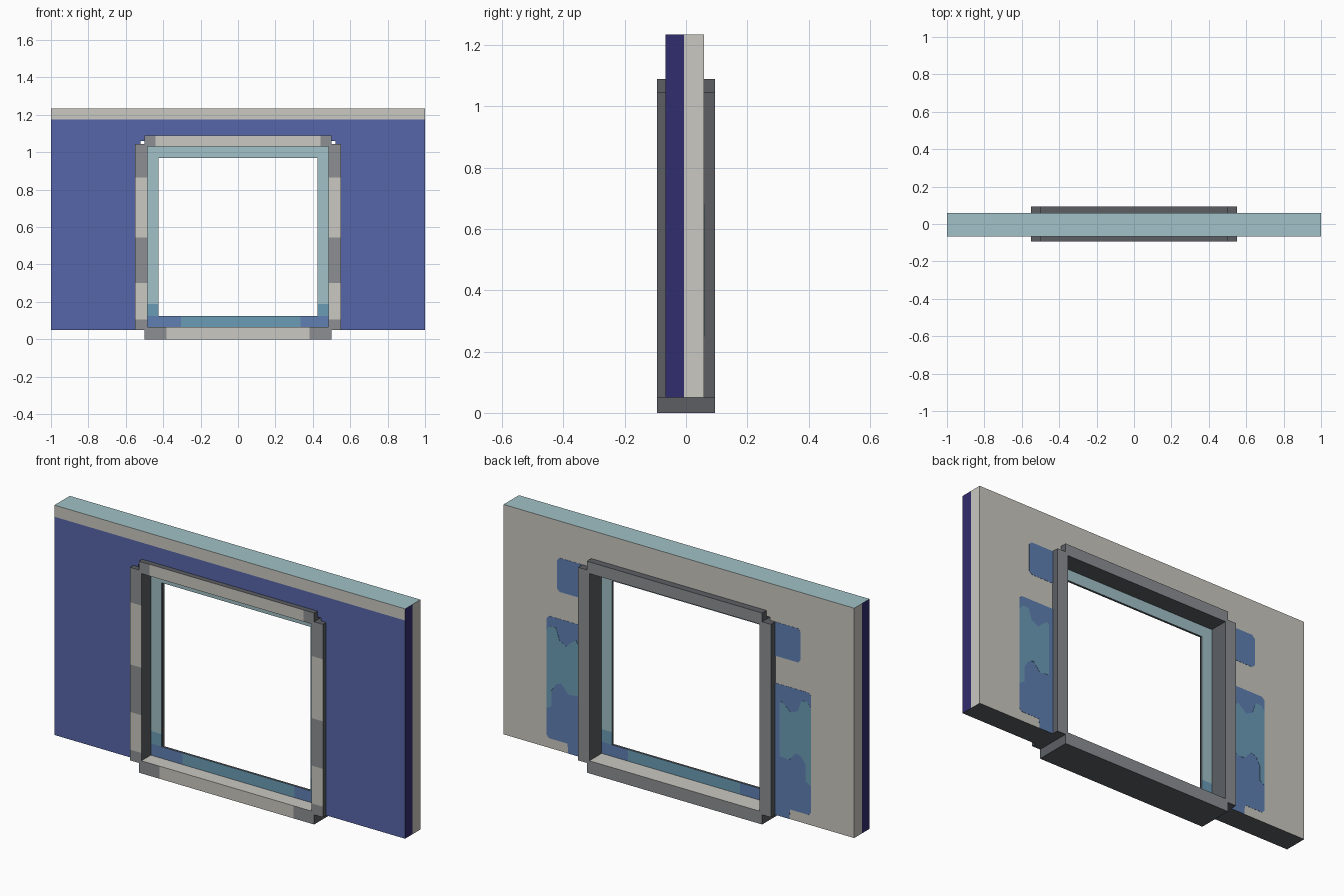
import bpy
import bmesh
from mathutils import Vector

cube = bpy.data.objects.get("Cube")
if cube:
    bpy.data.objects.remove(cube, do_unlink=True)


def linear(c):
    c /= 255
    return c / 12.92 if c < 0.04045 else ((c + 0.055) / 1.055) ** 2.4


def make_material(name, rgb):
    mat = bpy.data.materials.new(name)
    colour = [linear(c) for c in rgb] + [1]
    mat.use_nodes = True
    mat.diffuse_color = colour
    bsdf = mat.node_tree.nodes["Principled BSDF"]
    bsdf.inputs["Base Color"].default_value = colour
    bsdf.inputs["Roughness"].default_value = 0.8
    return mat


PALETTE = {
    "light_grey": (202, 200, 193),
    "mid_grey": (140, 143, 147),
    "dark_grey": (92, 95, 100),
    "blue": (86, 102, 170),
    "navy": (49, 45, 110),
    "pale_teal": (161, 193, 199),
    "mid_teal": (107, 156, 182),
    "soft_blue": (96, 128, 180),
}
MATERIALS = {n: make_material(n.replace("_", " "), c) for n, c in PALETTE.items()}
NAMES = list(PALETTE)


def finish(name, bm):
    mesh = bpy.data.meshes.new(name)
    bm.to_mesh(mesh)
    bm.free()
    for mat in MATERIALS.values():
        mesh.materials.append(mat)
    obj = bpy.data.objects.new(name, mesh)
    bpy.context.collection.objects.link(obj)
    return obj


def both(values):
    """Mirror a list of positive breaks about zero."""
    return sorted([-v for v in values] + list(values))


def cell_solid(name, xs, ys, zs, keep, colour):
    """Closed solid from the kept cells of a grid; colour(centre, normal) names each face."""
    breaks = (xs, ys, zs)

    def solid(idx):
        if any(i < 0 or i >= len(b) - 1 for i, b in zip(idx, breaks)):
            return False
        x, _, z = [(b[i] + b[i + 1]) / 2 for i, b in zip(idx, breaks)]
        return keep(abs(x), z)

    bm = bmesh.new()
    for i in range(len(xs) - 1):
        for j in range(len(ys) - 1):
            for k in range(len(zs) - 1):
                cell = (i, j, k)
                if not solid(cell):
                    continue
                for axis in range(3):
                    for side in (0, 1):
                        near = list(cell)
                        near[axis] += 2 * side - 1
                        if solid(near):
                            continue
                        u, v = (axis + 1) % 3, (axis + 2) % 3
                        corners = []
                        for du, dv in ((0, 0), (1, 0), (1, 1), (0, 1)):
                            p = Vector()
                            p[axis] = breaks[axis][cell[axis] + side]
                            p[u] = breaks[u][cell[u] + du]
                            p[v] = breaks[v][cell[v] + dv]
                            corners.append(bm.verts.new(p))
                        if not side:
                            corners.reverse()
                        face = bm.faces.new(corners)
                        normal = Vector()
                        normal[axis] = 2 * side - 1
                        centre = face.calc_center_median()
                        face.material_index = NAMES.index(colour(centre, normal))
    bmesh.ops.remove_doubles(bm, verts=bm.verts, dist=1e-5)
    return finish(name, bm)


# Wall panel with a doorway-like hole hidden behind the frame
def wall_colour(c, n):
    if n.y < 0:
        return "blue" if c.z < 1.175 else "light_grey"
    if n.y > 0:
        return "light_grey"
    if n.z:
        return "pale_teal" if n.z > 0 else "dark_grey"
    return "navy" if c.y < -0.007 else "light_grey"


WALL_BACK = 0.058
cell_solid("wall", both([0.52, 1]), [-0.067, -0.007, WALL_BACK],
           [0.05, 1.06, 1.175, 1.235],
           lambda x, z: x > 0.52 or z > 1.06, wall_colour)


# Window frame: two posts, a lintel and a sill, with painted bands on the front
def frame_colour(c, n):
    x, z = abs(c.x), c.z
    if n.y > 0:
        return "mid_grey"
    if n.y < 0:
        if z < 0.065:
            lit = x < 0.383
        elif z > 1.03:
            lit = x < 0.44
        else:
            lit = 0.105 < z < 0.30 or 0.545 < z < 0.865
        return "light_grey" if lit else "mid_grey"
    if n.z > 0 and z < 0.1 and x < 0.485:
        return "light_grey"
    return "dark_grey"


cell_solid("window_frame", both([0.383, 0.44, 0.485, 0.5, 0.55]), [-0.094, 0.094],
           [0, 0.05, 0.065, 0.105, 0.30, 0.545, 0.865, 1.03, 1.045, 1.09],
           lambda x, z: (0.485 < x and 0.05 < z < 1.045)
           or (x < 0.5 and not 0.065 < z < 1.03),
           frame_colour)


# Thin inner sash
def sash_colour(c, n):
    if not n.y:
        return "dark_grey"
    if c.z < 0.125:
        return "mid_teal" if -0.305 < c.x < 0.335 else "soft_blue"
    return "mid_teal" if c.z < 0.19 else "pale_teal"


cell_solid("sash", [-0.485, -0.425, -0.305, 0.335, 0.425, 0.485], [-0.018, -0.006],
           [0.065, 0.125, 0.19, 0.97, 1.03],
           lambda x, z: x > 0.425 or not 0.125 < z < 0.97, sash_colour)


# Painted patches on the back of the wall, mirrored on both sides
def patch(name, outline, colour, lift):
    bm = bmesh.new()
    for s in (1, -1):
        face = bm.faces.new([bm.verts.new((s * x, WALL_BACK, z)) for x, z in outline])
        face.normal_update()
        if face.normal.y < 0:
            face.normal_flip()
        top = bmesh.ops.extrude_face_region(bm, geom=[face])["geom"]
        moved = [v for v in top if isinstance(v, bmesh.types.BMVert)]
        bmesh.ops.translate(bm, verts=moved, vec=(0, lift, 0))
    bmesh.ops.recalc_face_normals(bm, faces=bm.faces)
    for f in bm.faces:
        f.material_index = NAMES.index(colour)
    finish(name, bm)


patch("upper_patch", [(0.54, 0.87), (0.68, 0.87), (0.695, 0.885), (0.695, 1.03),
                      (0.68, 1.045), (0.54, 1.045)], "soft_blue", 0.001)
patch("lower_patch", [(0.54, 0.05), (0.63, 0.05), (0.635, 0.1), (0.74, 0.1),
                      (0.755, 0.115), (0.755, 0.715), (0.74, 0.73), (0.54, 0.73)],
      "soft_blue", 0.001)
patch("teal_patch", [(0.755, 0.25), (0.755, 0.655), (0.735, 0.68), (0.70, 0.68),
                     (0.68, 0.62), (0.64, 0.6), (0.62, 0.62), (0.585, 0.645),
                     (0.575, 0.63), (0.575, 0.36), (0.63, 0.355), (0.67, 0.4),
                     (0.70, 0.39), (0.725, 0.35), (0.725, 0.27)], "mid_teal", 0.002)
